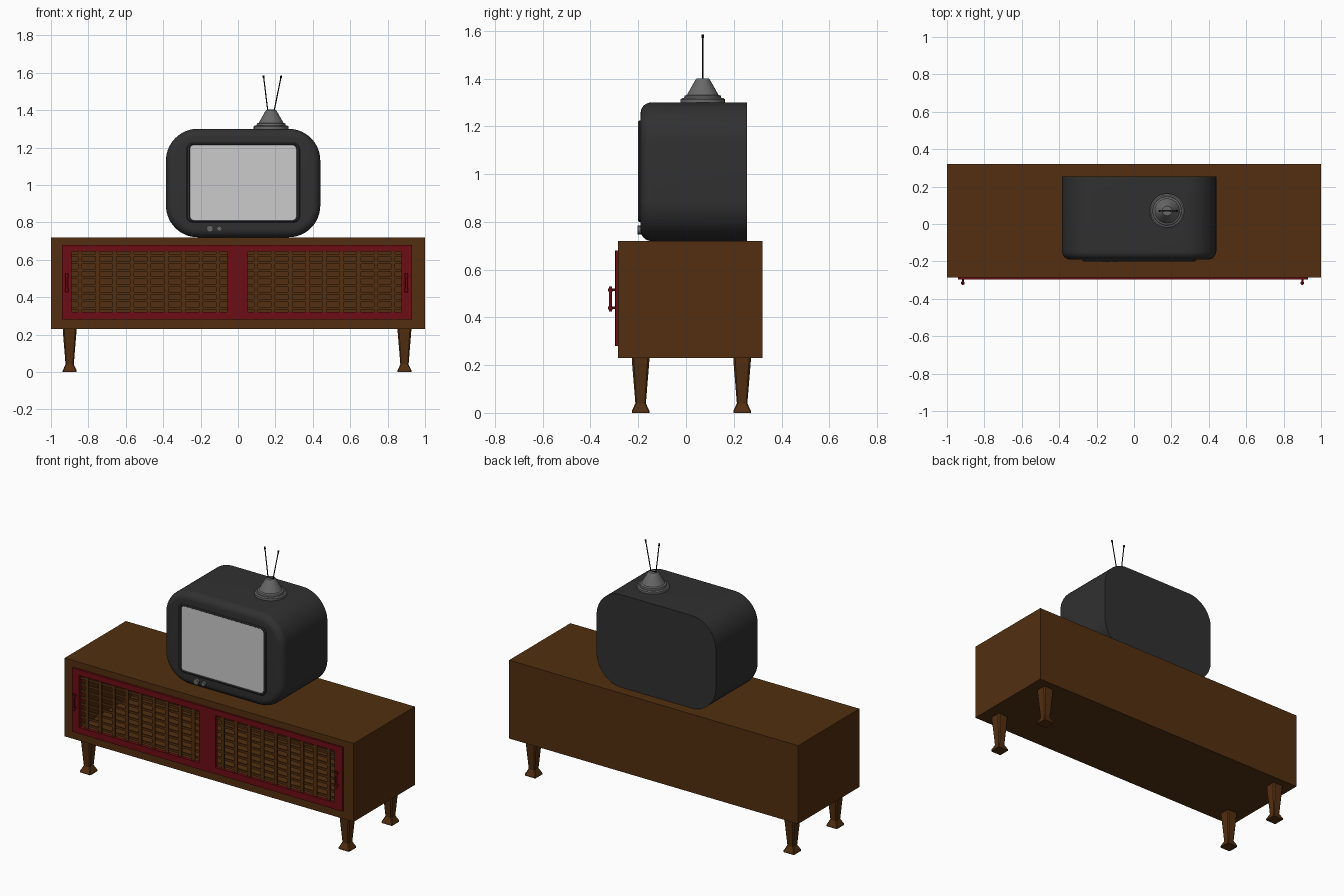
import bpy, bmesh, math
from mathutils import Vector

old = bpy.data.objects.get("Cube")
if old:
    bpy.data.objects.remove(old)


def material(name, r, g, b):
    m = bpy.data.materials.new(name)
    m.use_nodes = True
    m.diffuse_color = (r, g, b, 1)
    m.node_tree.nodes["Principled BSDF"].inputs["Base Color"].default_value = (r, g, b, 1)
    return m


WOOD = material("brown wood", 0.085, 0.028, 0.005)
RED = material("dark red", 0.15, 0.004, 0.007)
SHELL = material("charcoal plastic", 0.03, 0.03, 0.03)
GLASS = material("pale screen", 0.6, 0.6, 0.6)
METAL = material("grey metal", 0.14, 0.14, 0.14)
BLACK = material("black", 0.006, 0.006, 0.006)


def finish(bm, name, mat, smooth=False):
    bmesh.ops.recalc_face_normals(bm, faces=bm.faces)
    mesh = bpy.data.meshes.new(name)
    bm.to_mesh(mesh)
    bm.free()
    ob = bpy.data.objects.new(name, mesh)
    bpy.context.collection.objects.link(ob)
    mesh.materials.append(mat)
    if smooth:
        bpy.ops.object.select_all(action='DESELECT')
        ob.select_set(True)
        bpy.context.view_layer.objects.active = ob
        bpy.ops.object.shade_smooth_by_angle(angle=math.radians(35))
    return ob


def add_box(bm, x0, x1, y0, y1, z0, z1):
    verts = bmesh.ops.create_cube(bm, size=1)["verts"]
    for v in verts:
        v.co = Vector(((x0 + x1) / 2 + v.co.x * (x1 - x0),
                       (y0 + y1) / 2 + v.co.y * (y1 - y0),
                       (z0 + z1) / 2 + v.co.z * (z1 - z0)))


def boxes(name, mat, *dims):
    bm = bmesh.new()
    for d in dims:
        add_box(bm, *d)
    return finish(bm, name, mat)


def rounded_loop(cx, cz, hw, hh, r, y, steps=10):
    """Points of a rounded rectangle facing the front."""
    pts = []
    for i, (sx, sz) in enumerate([(1, 1), (-1, 1), (-1, -1), (1, -1)]):
        for k in range(steps + 1):
            a = math.pi / 2 * (i + k / steps)
            pts.append((cx + sx * (hw - r) + r * math.cos(a), y,
                        cz + sz * (hh - r) + r * math.sin(a)))
    return pts


def loft(name, mat, loops, smooth=False, caps=True):
    bm = bmesh.new()
    rings = [[bm.verts.new(p) for p in loop] for loop in loops]
    for a, b in zip(rings, rings[1:]):
        for i in range(len(a)):
            j = (i + 1) % len(a)
            bm.faces.new((a[i], a[j], b[j], b[i]))
    if caps:
        bm.faces.new(rings[0])
        bm.faces.new(rings[-1])
    return finish(bm, name, mat, smooth)


def rod(name, mat, start, end, r, sides=12, smooth=True):
    a, b = Vector(start), Vector(end)
    turn = (b - a).to_track_quat('Z', 'Y')
    circle = [turn @ Vector((r * math.cos(t), r * math.sin(t), 0))
              for t in (2 * math.pi * i / sides for i in range(sides))]
    return loft(name, mat, [[p + c for c in circle] for p in (a, b)], smooth)


# Cabinet: open-fronted wooden case
F, B = -0.285, 0.32
boxes("cabinet_case", WOOD,
      (-1, 1, F, B, 0.68, 0.72), (-1, 1, F, B, 0.23, 0.28),
      (-1, -0.94, F, B, 0.28, 0.68), (0.93, 1, F, B, 0.28, 0.68),
      (-0.94, 0.93, B - 0.03, B, 0.28, 0.68))

# Red door frames with wooden lattice and pull handles
Z0, Z1 = 0.32, 0.645
for side, x0, x1, a, b, front, hx in (
        ("right", -0.94, 0.0, -0.89, -0.06, -0.298, -0.915),
        ("left", 0.0, 0.93, 0.05, 0.875, -0.296, 0.90)):
    boxes(side + "_door_frame", RED,
          (x0, a, front, -0.275, 0.28, 0.68), (b, x1, front, -0.275, 0.28, 0.68),
          (a, b, front, -0.275, 0.28, Z0), (a, b, front, -0.275, Z1, 0.68))
    cols, rows = 9, 8
    slats = []
    for i in range(cols):
        x = a + (b - a) * (i + 0.5) / cols
        slats.append((x - 0.011, x + 0.011, -0.29, -0.282, Z0, Z1))
    for i in range(rows):
        z = Z0 + (Z1 - Z0) * (i + 0.5) / rows
        slats.append((a, b, -0.284, -0.276, z - 0.007, z + 0.007))
    boxes(side + "_lattice", WOOD, *slats)
    rod(side + "_handle_bar", RED, (hx, -0.316, 0.425), (hx, -0.316, 0.53), 0.006)
    for z in (0.44, 0.515):
        rod(side + "_handle_post", RED, (hx, -0.29, z), (hx, -0.316, z), 0.005)
        rod(side + "_handle_collar", RED, (hx, -0.316, z - 0.006), (hx, -0.316, z + 0.006), 0.01)

# Tapered legs with flared feet
for name, cx, cy in (("front_right", -0.9, -0.19), ("front_left", 0.89, -0.19),
                     ("back_right", -0.9, 0.235), ("back_left", 0.89, 0.235)):
    loops = []
    for z, h, c in ((0, 0.037, 0.004), (0.008, 0.037, 0.004), (0.04, 0.022, 0.005),
                    (0.21, 0.036, 0.008), (0.23, 0.037, 0.008)):
        loops.append([(x, y, z) for x, _, y in
                      rounded_loop(cx, cy, h, h, c, 0, steps=1)])
    loft(name + "_leg", WOOD, loops)

# Television shell: rounded front edge, flat back
CX, CZ = 0.0275, 1.01
shell = []
for k in range(9):
    t = math.pi / 2 * k / 8
    inset = 0.045 * (1 - math.sin(t))
    shell.append(rounded_loop(CX, CZ, 0.4125 - inset, 0.29 - inset, 0.17 - inset,
                              -0.145 - 0.045 * math.cos(t), 14))
shell.append(rounded_loop(CX, CZ, 0.4125, 0.29, 0.17, 0.255, 14))
loft("television_shell", SHELL, shell, True)

# Screen surround and screen
SZ = 1.012
loft("screen_surround", SHELL, [
    rounded_loop(CX, SZ, w, h, r, y) for w, h, r, y in (
        (0.303, 0.213, 0.035, -0.18), (0.303, 0.213, 0.035, -0.195),
        (0.298, 0.208, 0.03, -0.2), (0.288, 0.205, 0.025, -0.2),
        (0.283, 0.2, 0.02, -0.192))], True, False)
loft("screen", GLASS, [rounded_loop(CX, SZ, 0.285, 0.202, 0.02, y)
                       for y in (-0.185, -0.194)])

# Tuning knobs
for name, x, r in (("large_knob", -0.15, 0.018), ("small_knob", -0.1, 0.014)):
    rod(name, METAL, (x, -0.18, 0.766), (x, -0.204, 0.766), r, 20)

# Aerial: stepped cone base and two rods
AX, AY = 0.177, 0.07
rings = []
for r, z in ((0.093, 1.298), (0.093, 1.313), (0.086, 1.318), (0.078, 1.318),
             (0.076, 1.328), (0.066, 1.332), (0.032, 1.392), (0.026, 1.4)):
    rings.append([(AX + r * math.cos(t), AY + r * math.sin(t), z)
                  for t in (2 * math.pi * i / 32 for i in range(32))])
loft("aerial_base", METAL, rings, True)
boxes("aerial_slot", BLACK, (AX - 0.022, AX + 0.022, AY - 0.004, AY + 0.004, 1.396, 1.402))
for name, x0, x1 in (("right", 0.16, 0.137), ("left", 0.192, 0.23)):
    low, high = Vector((x0, AY, 1.39)), Vector((x1, AY, 1.577))
    rod(name + "_aerial_rod", BLACK, low, high, 0.003, 8)
    rod(name + "_aerial_tip", BLACK, high.lerp(low, 0.04), high + (high - low) * 0.04, 0.005, 8)
